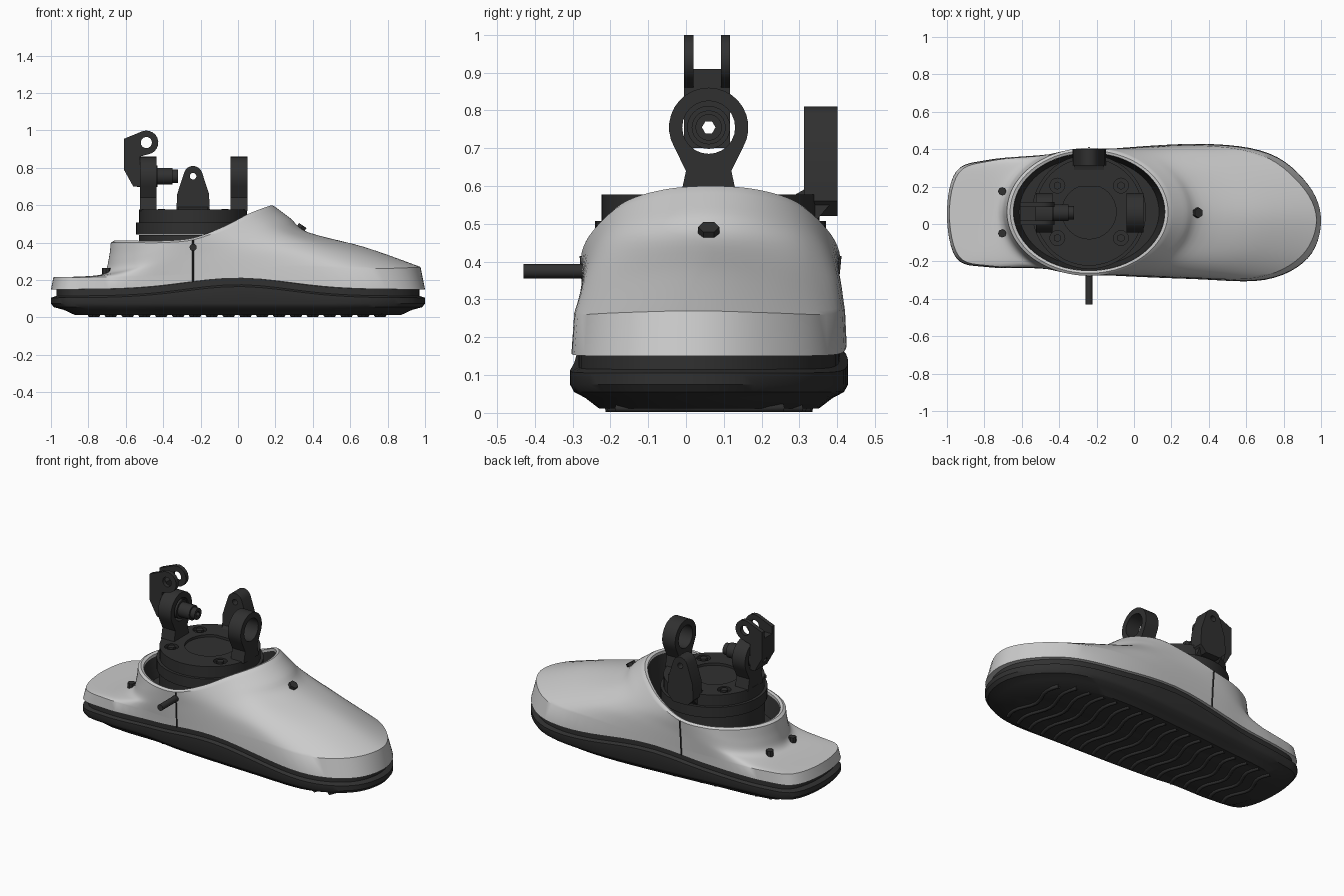
import bpy, bmesh, math
from mathutils import Vector

if "Cube" in bpy.data.objects:
    bpy.data.objects.remove(bpy.data.objects["Cube"])

black = bpy.data.materials.new("black_rubber")
black.diffuse_color = (0.03, 0.03, 0.03, 1)
black.use_nodes = True
black.node_tree.nodes["Principled BSDF"].inputs["Base Color"].default_value = black.diffuse_color
CX, CY = -0.24, 0.065          # ankle centre


def finish(ob, mat=black, angle=35):
    if mat:
        ob.data.materials.clear()
        ob.data.materials.append(mat)
    bpy.ops.object.select_all(action='DESELECT')
    ob.select_set(True)
    bpy.context.view_layer.objects.active = ob
    bpy.ops.object.shade_smooth_by_angle(angle=math.radians(angle))
    return ob


def from_bm(name, bm, mat=black, angle=35):
    bmesh.ops.recalc_face_normals(bm, faces=bm.faces)
    me = bpy.data.meshes.new(name)
    bm.to_mesh(me)
    bm.free()
    ob = bpy.data.objects.new(name, me)
    bpy.context.collection.objects.link(ob)
    return finish(ob, mat, angle)


def loft(name, loops, caps=(False, False), mat=black, angle=35):
    bm = bmesh.new()
    rings = [[bm.verts.new(p) for p in lp] for lp in loops]
    n = len(rings[0])
    for a, b in zip(rings, rings[1:]):
        for i in range(n):
            j = (i + 1) % n
            bm.faces.new((a[i], a[j], b[j], b[i]))
    if caps[0]:
        bm.faces.new(rings[0])
    if caps[1]:
        bm.faces.new(rings[-1])
    return from_bm(name, bm, mat, angle)


def prism(name, pts, axis, a, b):
    put = (lambda p, d: (d, p[0], p[1])) if axis == 'x' else (lambda p, d: (p[0], d, p[1]))
    return loft(name, [[put(p, a) for p in pts], [put(p, b) for p in pts]], (True, True))


def arc(cx, cz, r, a0, a1, n=14):
    angs = [math.radians(a0 + (a1 - a0) * i / n) for i in range(n + 1)]
    return [(cx + r * math.cos(t), cz + r * math.sin(t)) for t in angs]


def cyl(name, r, depth, loc, axis='z', n=32, mat=black):
    rot = {'x': (0, math.pi / 2, 0), 'y': (math.pi / 2, 0, 0), 'z': (0, 0, 0)}.get(axis, axis)
    bpy.ops.mesh.primitive_cylinder_add(vertices=n, radius=r, depth=depth, location=loc, rotation=rot)
    ob = bpy.context.object
    ob.name = name
    return finish(ob, mat)


def drill(ob, r, depth, loc, axis, n=24):
    c = cyl("cutter", r, depth, loc, axis, n)
    m = ob.modifiers.new("hole", 'BOOLEAN')
    m.operation, m.object, m.solver = 'DIFFERENCE', c, 'EXACT'
    bpy.context.view_layer.objects.active = ob
    bpy.ops.object.modifier_apply(modifier="hole")
    bpy.data.objects.remove(c)
    finish(ob)


def spline(k, sub, cyclic):
    out, n = [], len(k)
    at = (lambda i: k[i % n]) if cyclic else (lambda i: k[min(max(i, 0), n - 1)])
    for i in range(n if cyclic else n - 1):
        a, b, c, d = (at(i + o) for o in (-1, 0, 1, 2))
        for s in range(sub):
            t = s / sub
            out.append(0.5 * (2 * b + (c - a) * t + (2 * a - 5 * b + 4 * c - d) * t * t
                              + (3 * b - a - 3 * c + d) * t ** 3))
    if not cyclic:
        out.append(k[-1])
    return out


def tube(name, pts, r):
    cu = bpy.data.curves.new(name, 'CURVE')
    cu.dimensions, cu.bevel_depth, cu.bevel_resolution = '3D', r, 1
    sp = cu.splines.new('POLY')
    sp.points.add(len(pts) - 1)
    for q, p in zip(sp.points, pts):
        q.co = (*p, 1)
    cu.materials.append(black)
    ob = bpy.data.objects.new(name, cu)
    bpy.context.collection.objects.link(ob)


# Footprint, one point per 22.5 degree spoke starting at the toe
outline = [(1, .02), (.93, .21), (.72, .375), (.35, .425), (-.24, .39), (-.5, .365), (-.78, .34), (-.95, .28),
           (-1, .055), (-.95, -.18), (-.78, -.228), (-.5, -.235), (-.24, -.265), (.3, -.29), (.7, -.295), (.93, -.18)]
# Spoke profiles toe to heel: rim height, then (outward fraction, height)
spokes = [(.59, .1, .53, .22, .455, .6, .375, .97, .27), (.58, .1, .52, .22, .45, .6, .36, .95, .265),
          (.545, .1, .50, .25, .44, .6, .345, .93, .26), (.475, .2, .43, .4, .39, .65, .34, .9, .27),
          (.415, .2, .38, .5, .33, .7, .28, .9, .23), (.40, .2, .36, .4, .30, .7, .26, .9, .22),
          (.40, .05, .33, .15, .265, .45, .235, .93, .215), (.40, .03, .32, .1, .25, .35, .225, .95, .215),
          (.40, .03, .32, .1, .245, .3, .222, .96, .215)]

net = []
for k, (ox, oy) in enumerate(outline):
    sp = spokes[min(k, 16 - k)]
    t = math.radians(22.5 * k)
    rx, ry = CX + .44 * math.cos(t), CY + .342 * math.sin(t)
    base = .15 + .06 * math.exp(-(ox / .35) ** 2)
    fr = [(0, sp[0])] + [(sp[i], sp[i + 1]) for i in (1, 3, 5, 7)] + [(1, base)]
    net.append([Vector((rx + (ox - rx) * s, ry + (oy - ry) * s, z)) for s, z in fr])

SUB = 6
rows = [spline([sp[j] for sp in net], SUB, True) for j in range(6)]
for p in rows[5]:
    p.z = .15 + .06 * math.exp(-(p.x / .4) ** 2)
cols = [spline([r[i] for r in rows[:5]], 5, False) + [rows[5][i]] for i in range(16 * SUB)]
skin = [list(r) for r in zip(*cols)]


def around(loop, f, dz):
    return [Vector((CX + (p.x - CX) * f, CY + (p.y - CY) * f, p.z + dz)) for p in loop]


def footprint(fx, fy, z):
    return [Vector((p.x * fx, .06 + (p.y - .06) * fy, z(p.z))) for p in rows[5]]


# Upper shell with thick collar rim
rim = skin[0]
loft("upper_shell", [around(rim, .92, -.06), around(rim, .92, .004), around(rim, .96, .01)] + skin
     + [footprint(.92, .9, lambda z: z)], mat=None, angle=38)
# Dark lining and floor of the ankle opening
loft("inner_lining", [around(rim, .919, -.012), [Vector((p.x, p.y, .27)) for p in around(rim, .85, 0)]], (False, True))

# Sole
loft("sole", [footprint(.97, .95, lambda z: z), footprint(.97, .95, lambda z: z - .035),
              footprint(1, 1.01, lambda z: z - .045), footprint(1, 1.01, lambda z: .075),
              footprint(.985, .98, lambda z: .055), footprint(.93, .9, lambda z: .04),
              footprint(.87, .8, lambda z: .012)], (True, True))
# Wavy tread ribs
for i in range(18):
    x = -.77 + i * .09
    ys = [p.y for p in footprint(.87, .8, lambda z: z) if abs(p.x - x) < .09]
    lo, hi = min(ys) + .02, max(ys) - .02
    tube("tread_rib", [(x + .022 * math.sin(j / 12 * 3 * math.pi), lo + (hi - lo) * j / 12, .013)
                       for j in range(13)], .012)

# Side seams follow the shell surface
for k in (4, 12):
    tube("side_seam", cols[k * SUB], .005)
# Side pin and screws
cyl("side_pin", .019, .17, (CX, -.345, .375), 'y', 12)
cyl("instep_screw", .028, .04, (.335, .06, .475), (0, .6, 0), 6)
for y in (-.05, .175):
    cyl("heel_screw", .022, .06, (-.705, y, .235), 'z', 8)

# Ankle base discs
cyl("ankle_base", .29, .2, (CX, CY, .34), n=48)
cyl("ankle_flange", .305, .065, (CX, CY, .475), n=48)
disc = cyl("ankle_disc", .288, .07, (CX, CY, .543), n=48)
drill(disc, .145, .03, (CX, CY, .578), 'z', 32)
for sx in (-1, 1):
    for sy in (-1, 1):
        p = (CX + .17 * sx, CY + .14 * sy)
        drill(disc, .04, .04, (*p, .578), 'z', 16)
        cyl("disc_bolt", .022, .03, (*p, .565), 'z', 6)

# Ring lugs, back and front
ring = arc(.06, .755, .105, -30, 210, 20) + [(.0, .64), (-.015, .57), (.135, .57), (.12, .64)]
for name, a, b in (("rear_lug", -.525, -.435), ("front_lug", -.04, .05)):
    lug = prism(name, ring, 'x', a, b)
    drill(lug, .07, .3, ((a + b) / 2, .06, .755), 'x')

# Hub inside the rear lug
for name, r, x0, x1 in (("hub_flange", .057, -.54, -.43), ("hub", .045, -.44, -.35), ("hub_tip", .035, -.355, -.32)):
    h = cyl(name, r, x1 - x0, ((x0 + x1) / 2, .06, .755), 'x', 24)
    drill(h, .018, .4, ((x0 + x1) / 2, .06, .755), 'x', 6)

# Fork arm: two cheeks and a web
cheek = arc(-.49, .935, .064, -65, 110, 10) + [(-.61, .955), (-.61, .79), (-.56, .7), (-.525, .7), (-.525, .86)]
for y in (-.005, .092):
    c = prism("fork_cheek", cheek, 'y', y, y + .025)
    drill(c, .03, .2, (-.49, y, .935), 'y', 16)
web = prism("fork_web", [(-.61, .91), (-.61, .79), (-.56, .7), (-.525, .7), (-.525, .91)], 'y', .019, .093)
drill(web, .018, .3, (-.56, .06, .755), 'x', 6)

# Side bracket on the far side, with foot joining the disc
tab = arc(CX, .76, .05, 20, 160, 8) + [(-.325, .66), (-.33, .56), (-.29, .52), (-.19, .52), (-.15, .56), (-.155, .66)]
br = prism("side_bracket", tab, 'y', .312, .4)
drill(br, .018, .4, (CX, .35, .755), 'y', 12)
prism("bracket_foot", [(.2, .51), (.345, .51), (.38, .55), (.32, .595), (.29, .578), (.2, .578)], 'x', -.32, -.16)
